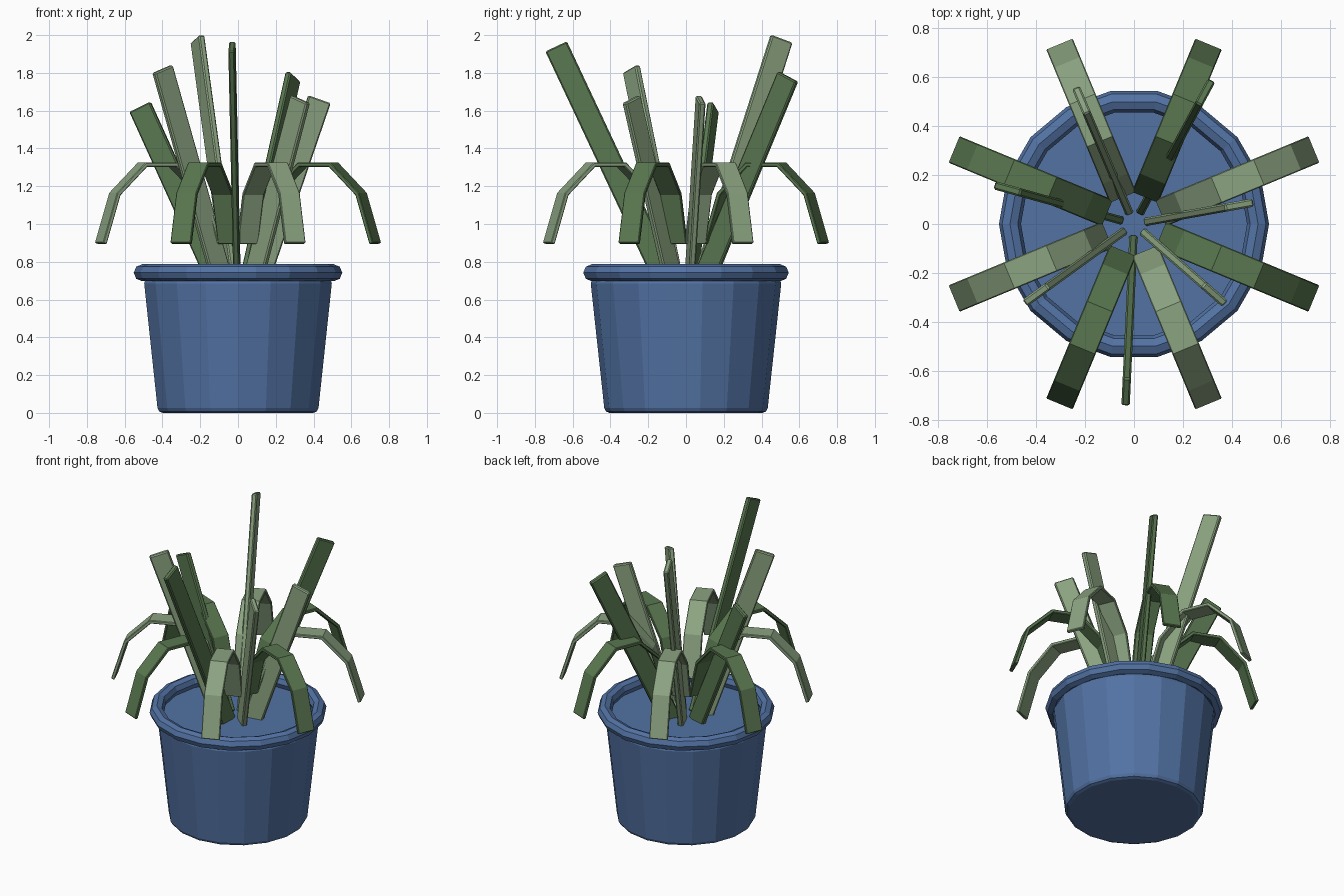
import bpy, bmesh
from math import radians, sin, cos
from mathutils import Matrix

if "Cube" in bpy.data.objects:
    bpy.data.objects.remove(bpy.data.objects["Cube"])


def material(name, rgb):
    m = bpy.data.materials.new(name)
    m.diffuse_color = (*rgb, 1)
    m.use_nodes = True
    m.node_tree.nodes["Principled BSDF"].inputs["Base Color"].default_value = m.diffuse_color
    return m


BLUE = material("pot_blue", (0.085, 0.17, 0.37))
LIGHT = material("leaf_light", (0.26, 0.37, 0.22))
DARK = material("leaf_dark", (0.10, 0.185, 0.08))


def bevel(obj, width, segments=1):
    mod = obj.modifiers.new("bevel", 'BEVEL')
    mod.width, mod.segments = width, segments
    mod.limit_method, mod.angle_limit = 'ANGLE', radians(60)


def link(name, bm, mat, angle=0):
    mesh = bpy.data.meshes.new(name)
    bm.to_mesh(mesh)
    bm.free()
    mesh.materials.append(mat)
    obj = bpy.data.objects.new(name, mesh)
    obj.rotation_euler.z = radians(angle)
    bpy.context.collection.objects.link(obj)
    return obj


# Tapered pot, closed at the soil level
bpy.ops.mesh.primitive_cone_add(vertices=18, radius1=0.43, radius2=0.507,
                                depth=0.71, location=(0, 0, 0.355))
pot = bpy.context.object
pot.name = "pot"
pot.data.materials.append(BLUE)
bevel(pot, 0.025, 2)

# Rounded rim
bpy.ops.mesh.primitive_torus_add(major_segments=18, minor_segments=8,
                                 major_radius=0.507, minor_radius=0.045,
                                 location=(0, 0, 0.742))
rim = bpy.context.object
rim.name = "pot_rim"
rim.data.materials.append(BLUE)

# Drooping leaves: a ring of arched strips
ARCH = [(0.117, 0.9), (0.2, 1.165), (0.365, 1.325),
        (0.552, 1.325), (0.715, 1.165), (0.797, 0.9)]
for i in range(8):
    bm = bmesh.new()
    rows = [[bm.verts.new((r, s * 0.0585, z)) for s in (-1, 1)] for r, z in ARCH]
    for a, b in zip(rows, rows[1:]):
        bm.faces.new((a[0], b[0], b[1], a[1]))
    leaf = link(f"drooping_leaf_{i + 1}", bm, DARK if i % 2 else LIGHT, 22.5 + 45 * i)
    solid = leaf.modifiers.new("thickness", 'SOLIDIFY')
    solid.thickness, solid.offset, solid.use_even_offset = 0.022, -1, True
    bevel(leaf, 0.004)

# Upright leaves: flat blades leaning outward, alternating lean and shade
TOPS = [1.66, 1.78, 1.98, 1.62, 1.82, 1.94, 1.66]
BASE_R, BASE_Z = 0.10, 0.69
for i, top in enumerate(TOPS):
    lean = radians(25.2 if i % 2 else 19.2)
    length = (top - BASE_Z) / cos(lean)
    bm = bmesh.new()
    bmesh.ops.create_cube(bm, size=1)
    bmesh.ops.transform(bm, verts=bm.verts, matrix=(
        Matrix.Translation((BASE_R, 0, BASE_Z)) @ Matrix.Rotation(lean, 4, 'Y')
        @ Matrix.Translation((0, 0, length / 2))
        @ Matrix.Diagonal((0.125, 0.034, length, 1))))
    blade = link(f"upright_leaf_{i + 1}", bm, DARK if i % 2 else LIGHT,
                 10.2 + i * 360 / 7)
    bevel(blade, 0.007)
